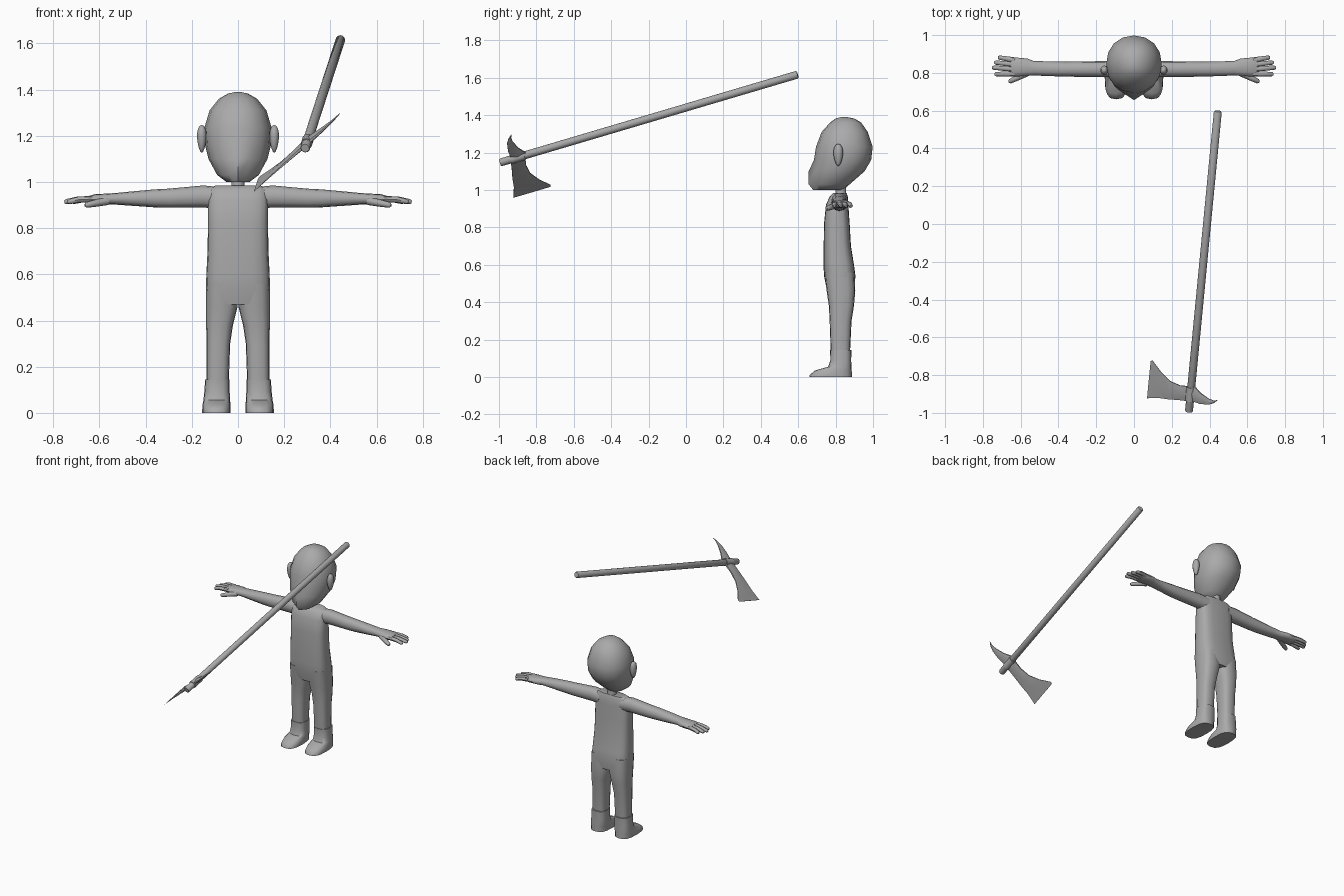
import bpy, bmesh, math
from mathutils import Vector

if "Cube" in bpy.data.objects:
    bpy.data.objects.remove(bpy.data.objects["Cube"])

grey = bpy.data.materials.new("plain grey")
grey.diffuse_color = (0.4, 0.4, 0.4, 1)
grey.use_nodes = True
grey.node_tree.nodes["Principled BSDF"].inputs["Base Color"].default_value = grey.diffuse_color


def finish(name, bm, mirror=False, angle=45):
    """Turn a bmesh into a named, shaded object, optionally mirrored in x."""
    bmesh.ops.recalc_face_normals(bm, faces=bm.faces)
    me = bpy.data.meshes.new(name)
    bm.to_mesh(me)
    bm.free()
    me.materials.append(grey)
    ob = bpy.data.objects.new(name, me)
    bpy.context.collection.objects.link(ob)
    if mirror:
        ob.modifiers.new("mirror", 'MIRROR')
    bpy.ops.object.select_all(action='DESELECT')
    ob.select_set(True)
    bpy.context.view_layer.objects.active = ob
    bpy.ops.object.shade_smooth_by_angle(angle=math.radians(angle))
    return ob


def loft(name, rings, mirror=False, angle=45):
    """Skin a list of equal-length point rings and cap both ends."""
    bm = bmesh.new()
    vs = [[bm.verts.new(p) for p in r] for r in rings]
    n = len(vs[0])
    for a, b in zip(vs, vs[1:]):
        for i in range(n):
            bm.faces.new((a[i], a[(i + 1) % n], b[(i + 1) % n], b[i]))
    bm.faces.new(vs[0])
    bm.faces.new(vs[-1])
    return finish(name, bm, mirror, angle)


def oval(n=16, power=2.0):
    """Unit superellipse; higher power gives a boxier section."""
    out = []
    for i in range(n):
        t = 2 * math.pi * i / n
        c, s = math.cos(t), math.sin(t)
        out.append((math.copysign(abs(c) ** (2 / power), c),
                    math.copysign(abs(s) ** (2 / power), s)))
    return out


def level(z, x0, x1, y0, y1, n=16, power=2.0):
    """Horizontal section filling the given x and y range."""
    return [Vector(((x0 + x1) / 2 + a * (x1 - x0) / 2,
                    (y0 + y1) / 2 + b * (y1 - y0) / 2, z)) for a, b in oval(n, power)]


def rod(name, stations, mirror=False, n=10):
    """Round bar through (point, radius) stations."""
    d = (stations[-1][0] - stations[0][0]).normalized()
    s = d.cross(Vector((0, 0, 1))).normalized()
    t = s.cross(d)
    return loft(name, [[p + s * a * r + t * b * r for a, b in oval(n)]
                       for p, r in stations], mirror)


# head: z, half width, front y, back y, nose ridge
head = []
for z, w, y0, y1, nose in [(1.0, .05, .69, .84, .01), (1.03, .09, .68, .875, .024),
                           (1.10, .128, .68, .955, .024), (1.16, .143, .69, .99, .006),
                           (1.23, .147, .695, .998, 0), (1.31, .123, .725, .972, 0),
                           (1.36, .083, .77, .937, 0), (1.382, .045, .80, .90, 0),
                           (1.39, .012, .83, .86, 0)]:
    ring = level(z, -w, w, y0, y1, power=2.15)
    ring[12].y -= nose
    head.append(ring)
loft("head", head, angle=50)

# ears
bm = bmesh.new()
bmesh.ops.create_uvsphere(bm, u_segments=10, v_segments=8, radius=1)
for v in bm.verts:
    wide = 1 + .25 * v.co.z
    v.co = Vector((.157 + .021 * v.co.x * wide, .814 + .025 * v.co.y * wide,
                   1.187 + .06 * v.co.z))
finish("ear", bm, True)

# neck
loft("neck", [level(z, -w, w, .828 - w, .828 + w, 10)
              for z, w in [(.93, .04), (.985, .029), (1.03, .029)]])

# torso: z, half width, front y, back y
loft("torso", [level(z, -w, w, y0, y1, 20, 3.2) for z, w, y0, y1 in [
    (.47, .134, .752, .90), (.54, .139, .738, .906), (.6, .137, .735, .898),
    (.7, .132, .736, .882), (.82, .130, .738, .875), (.92, .130, .748, .868),
    (.965, .126, .768, .865), (.984, .10, .788, .858)]])

# legs: z, inner x, outer x, front y, back y
loft("leg", [level(z, *b, 16, 2.8) for z, *b in [
    (.56, 0, .138, .74, .90), (.46, .002, .139, .752, .905), (.38, .022, .138, .764, .898),
    (.30, .034, .136, .768, .885), (.13, .04, .137, .774, .877)]], True)

# boots with low pointed toes
loft("boot", [level(z, *b, 16, 2.8) for z, *b in [
    (.145, .037, .142, .77, .885), (.09, .036, .146, .772, .883), (.055, .034, .15, .76, .885),
    (.035, .033, .154, .69, .886), (.012, .033, .155, .662, .887), (0, .033, .155, .66, .887)]],
    True)

# arms and palms: x, z, half height, y, half depth
loft("arm", [[Vector((x, y + hy * a, z + hz * b)) for a, b in oval(12, 2.3)]
             for x, z, hz, y, hy in [
    (.08, .932, .046, .82, .046), (.15, .937, .048, .82, .042), (.3, .93, .041, .82, .041),
    (.36, .929, .039, .82, .039), (.46, .928, .031, .822, .039), (.53, .927, .025, .825, .038),
    (.565, .926, .024, .83, .046), (.62, .925, .022, .831, .05), (.65, .924, .014, .831, .048)]],
    True)

# fingers and thumb
for y0, y1, tip in [(.868, .882, .72), (.845, .855, .74), (.82, .828, .752), (.796, .793, .738)]:
    a, b = Vector((.63, y0, .926)), Vector((tip, y1, .914))
    rod("finger", [(a, .014), (a.lerp(b, .55) + Vector((0, 0, .004)), .013),
                   (a.lerp(b, .93), .011), (b, .006)], True, 8)
a, b = Vector((.565, .80, .918)), Vector((.663, .752, .899))
rod("thumb", [(a, .018), (a.lerp(b, .6), .015), (a.lerp(b, .93), .012), (b, .006)], True, 8)

# axe frame: u runs down the handle, v across the blade
A = Vector((.444, .597, 1.617))
U = Vector((-.092, -.955, -.2825)).normalized()
V = Vector((.739, -.256, .623))
V = (V - U * V.dot(U)).normalized()
N = U.cross(V)

# axe handle and collar
rod("axe_handle", [(A, .017), (A + U * .006, .021), (A + U * 1.66, .021), (A + U * 1.666, .018)],
    n=12)
rod("axe_collar", [(A + U * u, .025) for u in (1.53, 1.605)], n=12)

# axe head: strips of (v, upper u, lower u), thinning to both tips
bm = bmesh.new()
rows = []
for v, u0, u1 in [(-.299, 1.464, 1.673), (-.285, 1.459, 1.667), (-.22, 1.505, 1.648),
                  (-.15, 1.537, 1.637), (-.08, 1.542, 1.622), (-.03, 1.532, 1.613),
                  (.018, 1.518, 1.606), (.04, 1.53, 1.602), (.07, 1.545, 1.603),
                  (.13, 1.56, 1.592), (.165, 1.56, 1.575), (.188, 1.551, 1.554)]:
    h = .015 * (1 - abs(v) / (.3 if v < 0 else .2)) + .0008
    mid = (u0 + u1) / 2
    rows.append([bm.verts.new(A + U * u + V * v + N * k) for u, k in
                 ((u0, h * .35), (mid, h), (u1, h * .35), (u1, -h * .35), (mid, -h),
                  (u0, -h * .35))])
for a, b in zip(rows, rows[1:]):
    for i in range(6):
        j = (i + 1) % 6
        bm.faces.new((a[i], a[j], b[j], b[i]))
bm.faces.new(rows[0])
bm.faces.new(rows[-1])
finish("axe_head", bm, angle=30)
